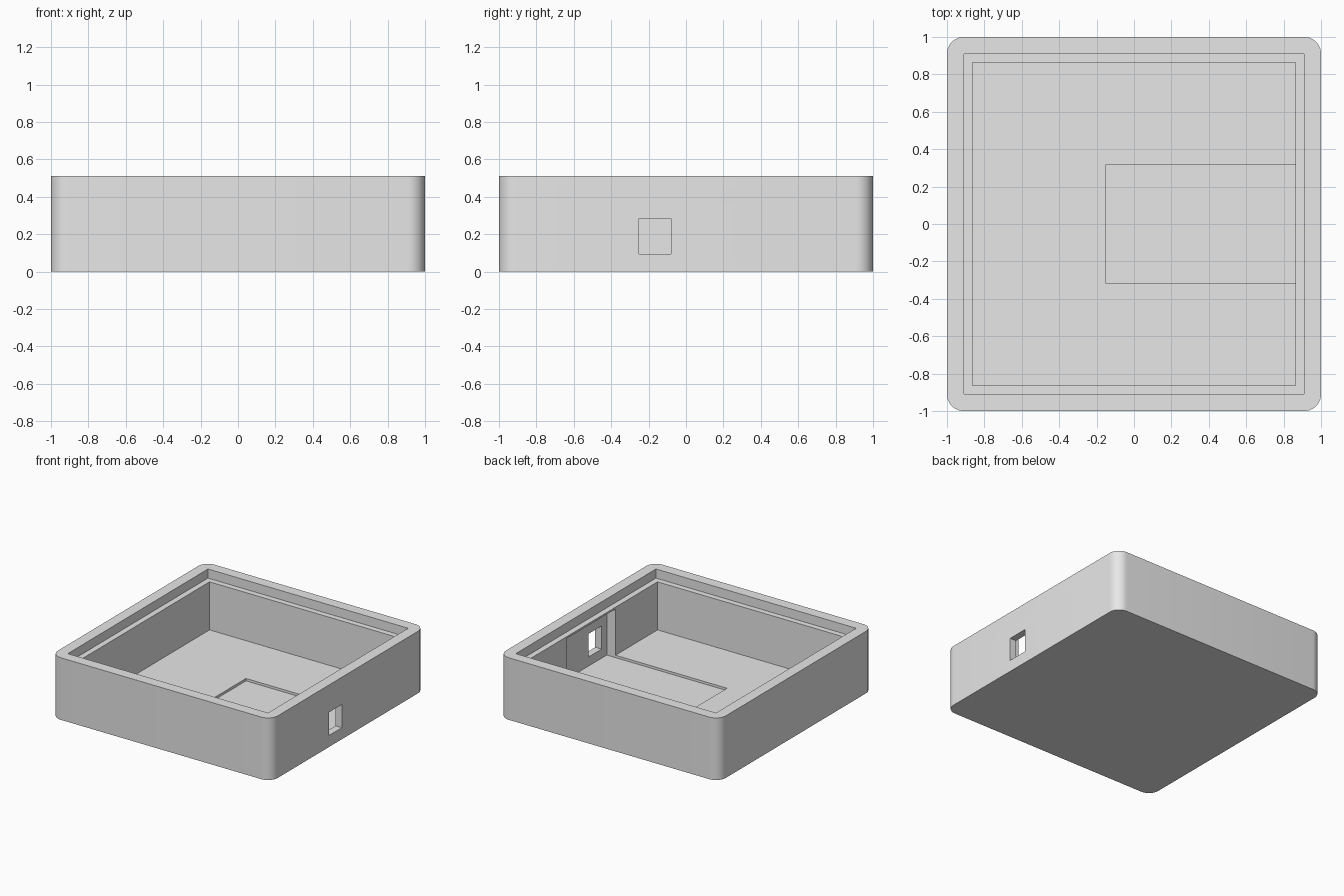
import bpy
import bmesh

old = bpy.data.objects.get("Cube")
if old:
    bpy.data.objects.remove(old, do_unlink=True)

HEIGHT = 0.51
grey = bpy.data.materials.new("light_grey")
grey.use_nodes = True
grey.diffuse_color = (0.8, 0.8, 0.8, 1)
grey.node_tree.nodes["Principled BSDF"].inputs["Base Color"].default_value = (0.8, 0.8, 0.8, 1)


def block(name, low, high, corner=0):
    """Box between two corners, with optionally rounded upright edges."""
    bm = bmesh.new()
    bmesh.ops.create_cube(bm, size=1)
    for v in bm.verts:
        v.co = [lo if c < 0 else hi for c, lo, hi in zip(v.co, low, high)]
    if corner:
        upright = [e for e in bm.edges
                   if abs(e.verts[0].co.z - e.verts[1].co.z) > 0.1]
        bmesh.ops.bevel(bm, geom=upright, offset=corner, segments=10,
                        profile=0.5, affect='EDGES')
    mesh = bpy.data.meshes.new(name)
    bm.to_mesh(mesh)
    bm.free()
    mesh.materials.append(grey)
    obj = bpy.data.objects.new(name, mesh)
    bpy.context.collection.objects.link(obj)
    return obj


# Rounded outer shell
case = block("case_base", (-1, -1, 0), (1, 1, HEIGHT), corner=0.09)

# Hollows: lid ledge, main cavity, board pocket in floor and wall, port opening
hollows = [
    block("lid_ledge_cutter", (-0.91, -0.91, 0.435), (0.91, 0.91, 0.7)),
    block("cavity_cutter", (-0.863, -0.863, 0.04), (0.863, 0.863, 0.6)),
    block("board_pocket_cutter", (-0.15, -0.318, 0.02), (0.943, 0.318, 0.42)),
    block("port_cutter", (0.8, -0.25, 0.095), (1.1, -0.08, 0.285)),
]

bpy.ops.object.select_all(action='DESELECT')
case.select_set(True)
bpy.context.view_layer.objects.active = case
for cutter in hollows:
    cutter.hide_render = True
    mod = case.modifiers.new(cutter.name, 'BOOLEAN')
    mod.operation = 'DIFFERENCE'
    mod.solver = 'EXACT'
    mod.object = cutter
    bpy.ops.object.modifier_apply(modifier=mod.name)
    bpy.data.objects.remove(cutter, do_unlink=True)

bpy.ops.object.shade_smooth_by_angle()
